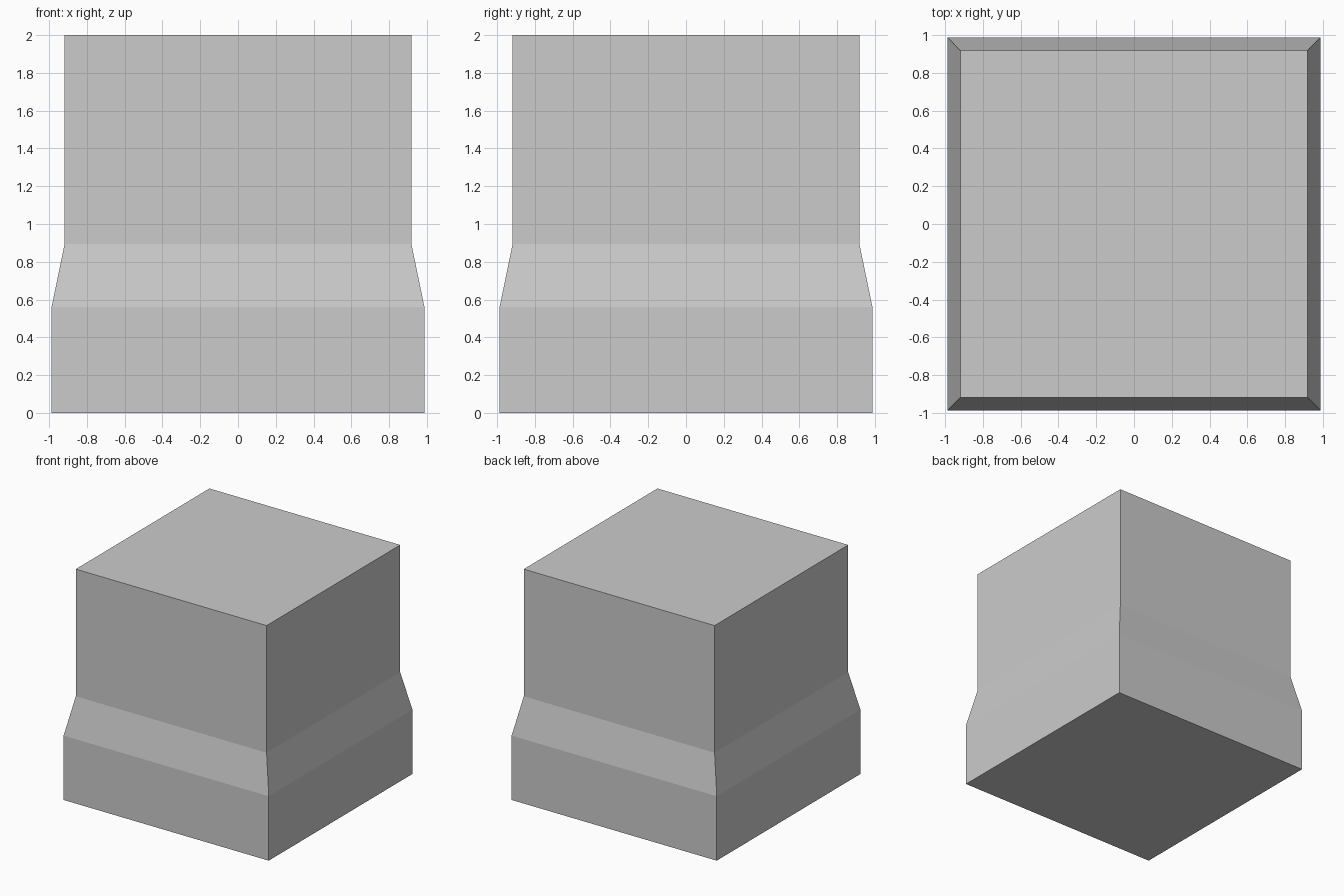
import bpy, bmesh

if "Cube" in bpy.data.objects:
    bpy.data.objects.remove(bpy.data.objects["Cube"])

# Square cross-sections from bottom to top: (half width, height)
PROFILE = [(0.987, 0.0), (0.987, 0.56), (0.918, 0.894), (0.918, 2.0)]


def square_loft(name, profile):
    bm = bmesh.new()
    rings = [[bm.verts.new((sx * h, sy * h, z))
              for sx, sy in ((-1, -1), (1, -1), (1, 1), (-1, 1))]
             for h, z in profile]
    # Side walls
    for low, high in zip(rings, rings[1:]):
        for i in range(4):
            j = (i + 1) % 4
            bm.faces.new((low[i], low[j], high[j], high[i]))
    # Bottom and top caps
    bm.faces.new(rings[0][::-1])
    bm.faces.new(rings[-1])
    mesh = bpy.data.meshes.new(name)
    bm.to_mesh(mesh)
    bm.free()
    obj = bpy.data.objects.new(name, mesh)
    bpy.context.collection.objects.link(obj)
    return obj


# Block with a wider foot and a sloped shoulder
square_loft("stepped_block", PROFILE)
